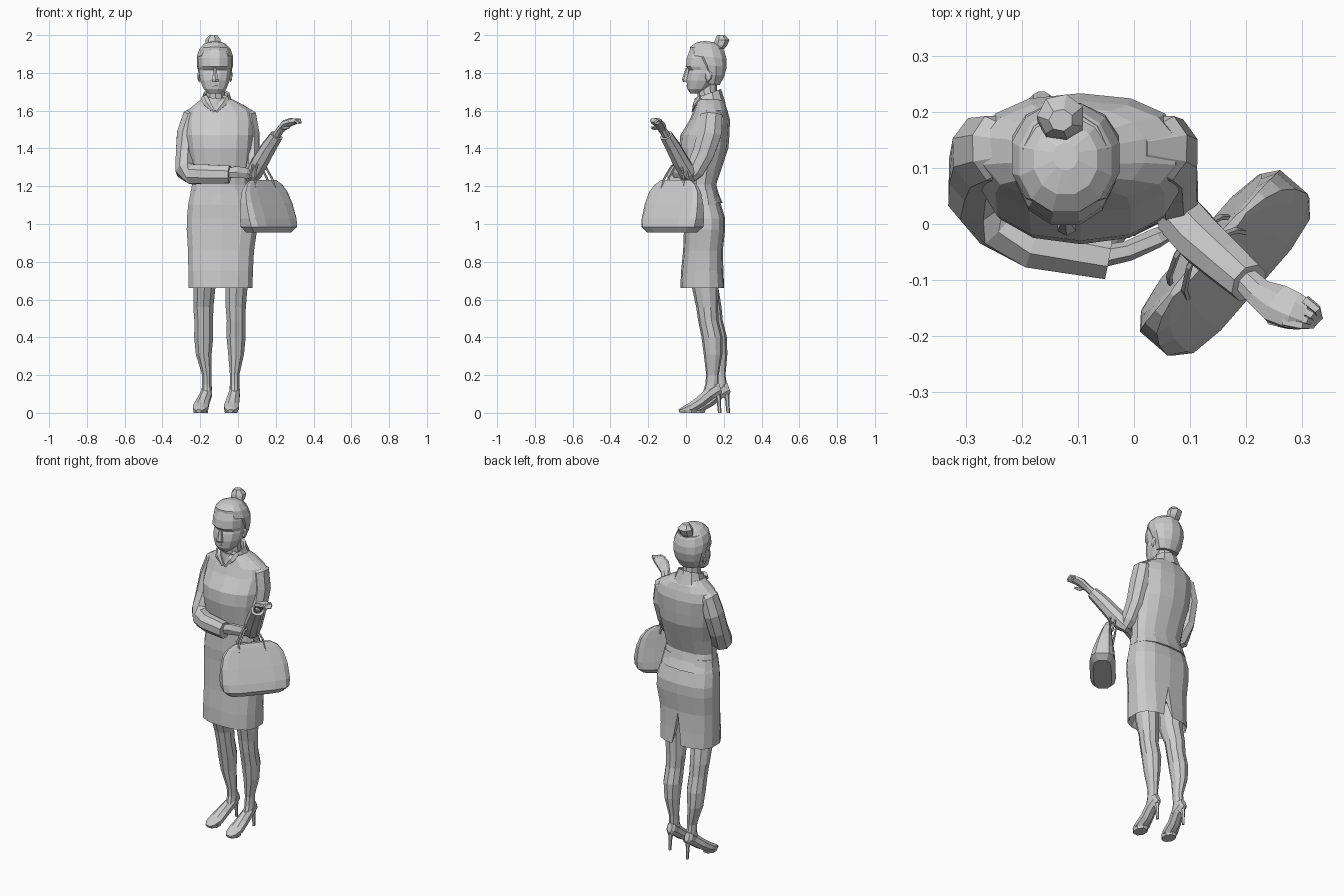
import bpy, bmesh, math
from mathutils import Vector


def build(name, rings):
    """Skin a list of point rings, closing both ends."""
    bm = bmesh.new()
    vs = [[bm.verts.new(p) for p in r] for r in rings]
    n = len(vs[0])
    for a, b in zip(vs, vs[1:]):
        for i in range(n):
            j = (i + 1) % n
            bm.faces.new((a[i], a[j], b[j], b[i]))
    bm.faces.new(vs[0])
    bm.faces.new(vs[-1])
    bmesh.ops.recalc_face_normals(bm, faces=bm.faces)
    me = bpy.data.meshes.new(name)
    bm.to_mesh(me)
    bm.free()
    ob = bpy.data.objects.new(name, me)
    bpy.context.collection.objects.link(ob)
    return ob


def oval(i, n, p):
    a = 2 * math.pi * (i + 0.5) / n
    f = lambda t: math.copysign(abs(t) ** (2 / p), t)
    return f(math.cos(a)), f(math.sin(a))


def loft(name, rings, n=12, p=2.3, tilt=0, rot=0):
    """Stack of horizontal ovals: (z, cx, cy, rx, ry)."""
    out = []
    for z, cx, cy, rx, ry in rings:
        ring = []
        for i in range(n):
            c, s = oval(i, n, p)
            u, v = c * rx, s * ry
            ring.append((cx + u * math.cos(rot) - v * math.sin(rot),
                         cy + u * math.sin(rot) + v * math.cos(rot), z + tilt * v))
        out.append(ring)
    return build(name, out)


def sweep(name, path, ref=(0, 1, 0), n=8):
    """Tube along a path: (x, y, z, radius across, radius along ref)."""
    pts = [Vector(q[:3]) for q in path]
    ref, out = Vector(ref), []
    for k, q in enumerate(path):
        t = (pts[min(k + 1, len(pts) - 1)] - pts[max(k - 1, 0)]).normalized()
        side = t.cross(ref).normalized()
        up = side.cross(t)
        out.append([pts[k] + side * oval(i, n, 2)[0] * q[3] + up * oval(i, n, 2)[1] * q[4]
                    for i in range(n)])
    return build(name, out)


def blob(name, loc, size, sub=1, rot=(0, 0, 0)):
    bpy.ops.mesh.primitive_ico_sphere_add(subdivisions=sub, radius=1, location=loc, rotation=rot)
    ob = bpy.context.object
    ob.name, ob.scale = name, size
    return ob


# head, hair and bun
HX = -0.122
loft("head", [(1.69, HX, .045, .034, .022), (1.715, HX, .065, .062, .06), (1.76, HX, .085, .081, .085),
              (1.80, HX, .10, .088, .092), (1.815, HX, .105, .088, .09), (1.835, HX, .10, .091, .105),
              (1.88, HX, .105, .092, .104), (1.93, HX, .11, .078, .09)], 12, 2.1)
loft("hair", [(1.74, HX, .135, .065, .045), (1.79, HX, .142, .087, .063), (1.84, HX, .135, .098, .083),
              (1.885, HX, .118, .099, .10), (1.925, HX, .112, .085, .094), (1.953, HX, .115, .058, .064),
              (1.966, HX, .12, .022, .025)], 12, 2.1, tilt=-.12)
loft("hair_bun", [(1.92, -.13, .165, .03, .03), (1.945, -.13, .182, .042, .036),
                  (1.975, -.13, .192, .043, .04), (2.0, -.13, .185, .022, .02)], 7, 2)
# nose, mouth, ears
loft("nose", [(1.752, HX + .002, .0, .019, .016), (1.765, HX + .002, -.004, .019, .017),
              (1.825, HX, .01, .008, .012)], 6, 2)
blob("lips", (HX, .013, 1.732), (.024, .012, .008))
for s in (-1, 1):
    blob("ear", (HX + s * .083, .12, 1.785), (.011, .02, .036), rot=(-.2, 0, 0))

# neck and collar
loft("neck", [(1.58, -.115, .12, .07, .06), (1.66, -.118, .115, .052, .052),
              (1.74, -.12, .11, .05, .052)], 10, 2, tilt=.2)
loft("collar", [(1.61, -.112, .125, .10, .085), (1.665, -.114, .118, .078, .075), (1.69, -.114, .116, .07, .07),
                (1.685, -.114, .116, .06, .06), (1.63, -.114, .118, .055, .055)], 10, 2.1, tilt=.35)
for s in (-1, 1):
    sweep("lapel", [(HX + s * .058, .078, 1.672, .02, .012), (HX + s * .042, .05, 1.64, .022, .012),
                    (HX + s * .006, .038, 1.595, .008, .008)], (0, 1, 0), 6)

# fitted jacket with flared hem
loft("jacket", [(1.11, -.092, .092, .175, .103), (1.16, -.092, .083, .163, .09), (1.21, -.092, .078, .155, .082),
                (1.30, -.092, .085, .162, .105), (1.40, -.094, .094, .177, .13), (1.47, -.095, .10, .184, .13),
                (1.55, -.096, .126, .187, .107), (1.60, -.097, .13, .175, .09), (1.635, -.104, .13, .125, .078),
                (1.66, -.112, .125, .085, .065)], 14, 2.3)

# pencil skirt with a hollow hem and back slit
skirt = loft("skirt", [(.79, -.092, .09, .12, .07), (.67, -.092, .088, .165, .108), (.66, -.092, .087, .172, .117),
                       (.75, -.092, .086, .174, .112), (.86, -.09, .09, .178, .105), (.97, -.085, .098, .190, .109),
                       (1.03, -.086, .099, .188, .108), (1.10, -.092, .088, .175, .098),
                       (1.18, -.092, .08, .16, .085)], 14, 2.7)
cut = build("slit_cutter", [[(-.115, y, .6), (-.035, y, .6), (-.082, y, .85)] for y in (.15, .3)])
cut.hide_render = True
cut.hide_viewport = True
cut.display_type = 'WIRE'
mod = skirt.modifiers.new("slit", 'BOOLEAN')
mod.object, mod.operation, mod.solver = cut, 'DIFFERENCE', 'EXACT'

# legs and stiletto shoes: top x, ankle x, toe x, y offset
for side, tx, ax, gx, oy in (("left", -.178, -.165, -.205, .045), ("right", -.008, -.018, -.038, 0)):
    mx = (tx + ax) / 2 - .010 * (side == "left") + .003 * (side == "right")
    loft(side + "_leg", [(.80, tx, .10, .064, .070), (.66, tx, .102, .061, .070),
                         (.56, mx - .002, .112 + oy * .4, .056, .058), (.49, mx, .118 + oy * .5, .052, .054),
                         (.40, mx, .138 + oy * .5, .053, .056), (.31, mx, .143 + oy * .6, .044, .049),
                         (.20, ax, .140 + oy * .8, .026, .033), (.15, ax, .137 + oy, .026, .035),
                         (.09, ax, .125 + oy, .027, .042)], 10, 2)
    dx = gx - ax
    sweep(side + "_shoe", [(gx + dx * .1, -.036 + oy, .010, .009, .016), (gx, -.012 + oy, .018, .017, .036),
                           (gx - dx * .2, .03 + oy, .030, .028, .044), (gx - dx * .5, .08 + oy, .062, .032, .037),
                           (ax, .13 + oy, .105, .036, .031), (ax, .168 + oy, .13, .038, .028),
                           (ax, .182 + oy, .135, .028, .016)], (1, 0, 0), 8)
    loft(side + "_heel", [(.12, ax, .165 + oy, .02, .022), (.07, ax, .174 + oy, .010, .012),
                          (0, ax, .178 + oy, .007, .009)], 6, 2)
    loft(side + "_sole", [(0, gx - dx * .1, .012 + oy, .036, .045), (.016, gx - dx * .1, .012 + oy, .04, .05)], 8, 2)

# left arm folded across the waist
sweep("left_sleeve", [(-.20, .135, 1.622, .02, .03), (-.248, .135, 1.572, .048, .062), (-.274, .127, 1.48, .053, .068),
                      (-.284, .095, 1.37, .049, .064), (-.276, .05, 1.285, .058, .06), (-.24, .0, 1.262, .056, .050),
                      (-.18, -.035, 1.265, .054, .048), (-.045, -.06, 1.262, .050, .042)])
sweep("left_hand", [(-.06, -.058, 1.27, .028, .02), (-.01, -.048, 1.275, .036, .018),
                    (.04, -.025, 1.27, .032, .018), (.08, -.005, 1.255, .018, .012)], n=6)

# right arm raised with the bag hanging from its bend
sweep("right_upper_sleeve", [(.01, .135, 1.622, .02, .03), (.053, .135, 1.572, .048, .062), (.068, .125, 1.48, .049, .068),
                             (.071, .09, 1.37, .044, .062), (.075, .045, 1.28, .042, .052), (.078, .02, 1.245, .03, .035)])
sweep("right_forearm_sleeve", [(.065, .035, 1.235, .03, .03), (.085, .01, 1.27, .046, .046), (.12, -.03, 1.335, .046, .046),
                               (.165, -.07, 1.41, .041, .042), (.205, -.105, 1.468, .034, .038)], (1, 1, 0))
sweep("right_hand", [(.195, -.095, 1.455, .022, .024), (.225, -.125, 1.5, .019, .028), (.255, -.143, 1.53, .022, .038),
                     (.285, -.155, 1.542, .020, .036), (.305, -.162, 1.543, .016, .030)], (1, 1, 0), 8)
for k in range(4):
    o = (k - 1.5) * .013
    sweep("right_finger", [(.285 + o, -.155 + o, 1.547, .011, .010), (.312 + o * .7, -.166 + o * .7, 1.551, .010, .009),
                           (.325 + o * .3, -.174 + o * .3, 1.535, .007, .007)], (1, 1, 0), 5)
sweep("right_thumb", [(.235, -.145, 1.512, .013, .012), (.245, -.172, 1.507, .011, .010),
                      (.272, -.182, 1.512, .006, .006)], (0, 0, 1), 5)

# handbag: wide boxy base narrowing straight up to a ridge
ANG = math.radians(49)
loft("handbag", [(.955, .164, -.073, .155, .05), (.985, .164, -.071, .188, .072), (1.03, .160, -.069, .194, .064),
                 (1.11, .150, -.063, .188, .043), (1.17, .141, -.058, .172, .027), (1.21, .136, -.054, .142, .016),
                 (1.234, .132, -.052, .10, .008)], 12, 4, rot=ANG)
# two handles looped over the arm
for s in (-1, 1):
    pts = []
    for u, h in ((-.085, 1.19), (-.078, 1.24), (-.045, 1.305), (-.01, 1.33), (.025, 1.305), (.06, 1.24), (.07, 1.19)):
        k = (h - 1.19) / .14
        v = s * (.02 - .006 * k)
        x, y = .136 - .024 * k, -.054 + .026 * k
        pts.append((x + u * math.cos(ANG) - v * math.sin(ANG), y + u * math.sin(ANG) + v * math.cos(ANG), h, .006, .006))
    sweep("bag_handle", pts, (-math.sin(ANG), math.cos(ANG), 0), 5)
